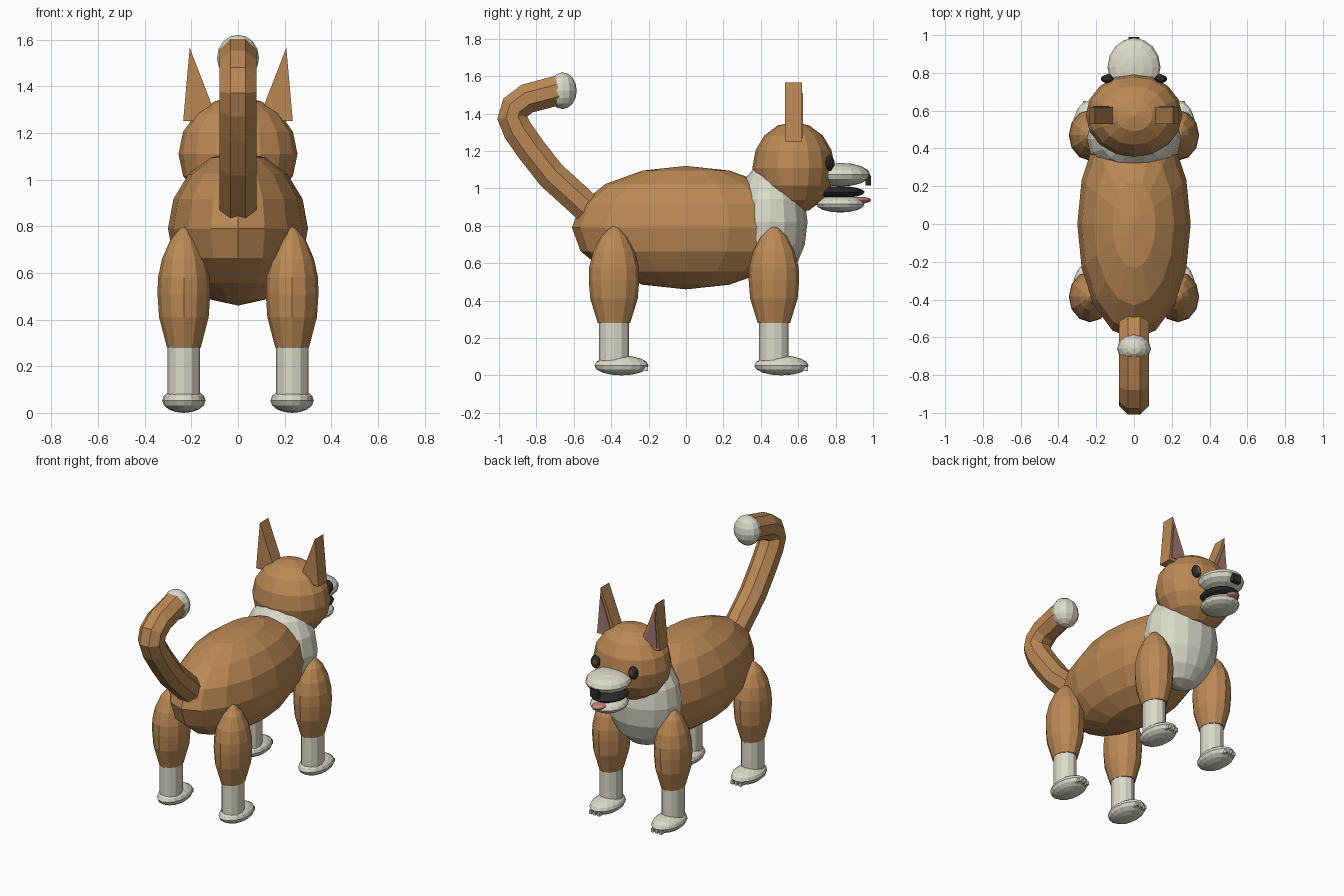
import bpy
import bmesh
from math import sin, cos, pi
from mathutils import Vector, Matrix

cube = bpy.data.objects.get("Cube")
if cube:
    bpy.data.objects.remove(cube, do_unlink=True)


def material(name, rgb):
    m = bpy.data.materials.new(name)
    m.use_nodes = True
    color = (*rgb, 1.0)
    m.diffuse_color = color
    m.node_tree.nodes["Principled BSDF"].inputs["Base Color"].default_value = color
    return m


TAN = material("tan_fur", (0.5, 0.25, 0.09))
WHITE = material("cream_fur", (0.7, 0.7, 0.59))
BLACK = material("black", (0.025, 0.025, 0.025))
IRIS = material("dark_brown", (0.13, 0.065, 0.03))
EAR_PINK = material("inner_ear_pink", (0.36, 0.18, 0.18))
TONGUE = material("tongue_pink", (0.6, 0.23, 0.22))


def finish(name, bm, mat):
    bmesh.ops.recalc_face_normals(bm, faces=bm.faces)
    mesh = bpy.data.meshes.new(name)
    bm.to_mesh(mesh)
    bm.free()
    mesh.materials.append(mat)
    obj = bpy.data.objects.new(name, mesh)
    bpy.context.collection.objects.link(obj)
    return obj


def place(center, size):
    return Matrix.Translation(center) @ Matrix.Diagonal((*size, 1))


def ellipsoid(name, center, radii, mat, segments=16, rings=8):
    bm = bmesh.new()
    bmesh.ops.create_uvsphere(bm, u_segments=segments, v_segments=rings,
                              radius=1, matrix=place(center, radii))
    return finish(name, bm, mat)


def box(name, center, size, mat):
    bm = bmesh.new()
    bmesh.ops.create_cube(bm, size=1, matrix=place(center, size))
    return finish(name, bm, mat)


def skin(name, rings, mat):
    """Join equal rings of points into a closed tube."""
    bm = bmesh.new()
    loops = [[bm.verts.new(p) for p in ring] for ring in rings]
    n = len(loops[0])
    for a, b in zip(loops, loops[1:]):
        for i in range(n):
            j = (i + 1) % n
            bm.faces.new((a[i], a[j], b[j], b[i]))
    bm.faces.new(loops[0])
    bm.faces.new(loops[-1])
    bmesh.ops.remove_doubles(bm, verts=bm.verts, dist=0.0005)
    return finish(name, bm, mat)


def lathe(name, x, y, rx, ry, profile, mat, n=12):
    """Upright turned shape; profile holds (height, radius fraction)."""
    turn = [2 * pi * i / n for i in range(n)]
    return skin(name, [[(x + rx * r * cos(a), y + ry * r * sin(a), z) for a in turn]
                       for z, r in profile], mat)


def prism(name, outline, y0, y1, mat):
    return skin(name, [[(x, y, z) for x, z in outline] for y in (y0, y1)], mat)


# Torso, chest and head
ellipsoid("body", (0, 0, 0.79), (0.3, 0.61, 0.33), TAN)
ellipsoid("chest", (0, 0.45, 0.82), (0.25, 0.2, 0.32), WHITE)
ellipsoid("head", (0, 0.575, 1.11), (0.255, 0.22, 0.245), TAN)

# Muzzle and mouth
ellipsoid("muzzle", (0, 0.83, 1.073), (0.14, 0.155, 0.063), WHITE)
ellipsoid("mouth", (0, 0.82, 0.98), (0.115, 0.135, 0.032), BLACK)
ellipsoid("lower_jaw", (0, 0.825, 0.917), (0.115, 0.13, 0.046), WHITE)
ellipsoid("tongue", (0, 0.925, 0.937), (0.045, 0.065, 0.018), TONGUE)
box("nose", (0, 0.975, 1.042), (0.06, 0.03, 0.055), BLACK)

# Tail: an eight-sided tube curling forward
path = [Vector((0, y, z)) for y, z in (
    (-0.5, 0.87), (-0.61, 0.97), (-0.72, 1.07), (-0.83, 1.21), (-0.9, 1.31),
    (-0.93, 1.38), (-0.915, 1.43), (-0.85, 1.48), (-0.68, 1.525))]
rings = []
for k, p in enumerate(path):
    tangent = (path[min(k + 1, len(path) - 1)] - path[max(k - 1, 0)]).normalized()
    across = Vector((1, 0, 0))
    up = tangent.cross(across)
    angles = [pi / 8 + i * pi / 4 for i in range(8)]
    rings.append([p + 0.086 * (across * cos(a) + up * sin(a)) for a in angles])
skin("tail", rings, TAN)
ellipsoid("tail_tip", (0, -0.66, 1.522), (0.09, 0.076, 0.098), WHITE, 12, 8)

# Paired parts
thigh = ((0.28, 0.64), (0.41, 0.94), (0.51, 1), (0.58, 0.98),
         (0.66, 0.83), (0.74, 0.52), (0.785, 0.2), (0.8, 0))
for side, s in (("left", 1), ("right", -1)):
    # Ears with pink lining
    prism(side + "_ear", [(s * x, z) for x, z in
                          ((0.085, 1.25), (0.235, 1.25), (0.207, 1.565))],
          0.53, 0.62, TAN)
    prism(side + "_inner_ear", [(s * x, z) for x, z in
                                ((0.118, 1.27), (0.218, 1.27), (0.203, 1.51))],
          0.617, 0.626, EAR_PINK)

    # Eyes
    ellipsoid(side + "_eye", (s * 0.142, 0.768, 1.135), (0.034, 0.022, 0.043), BLACK, 12, 8)
    ellipsoid(side + "_iris", (s * 0.136, 0.782, 1.135), (0.018, 0.013, 0.026), IRIS, 12, 8)

    # Legs, paws and toes
    for end, y in (("rear", -0.385), ("front", 0.47)):
        name = side + "_" + end
        x = s * 0.232
        lathe(name + "_upper_leg", x, y, 0.113, 0.135, thigh, TAN)
        lathe(name + "_lower_leg", x, y, 0.07, 0.079, ((0.05, 1), (0.3, 1)), WHITE)
        ellipsoid(name + "_paw", (x, y + 0.04, 0.053), (0.093, 0.145, 0.053), WHITE)
        for i in (-1, 0, 1):
            box(name + "_toe_" + str(i + 2), (x + i * 0.03, y + 0.165, 0.036),
                (0.018, 0.035, 0.025), WHITE)
